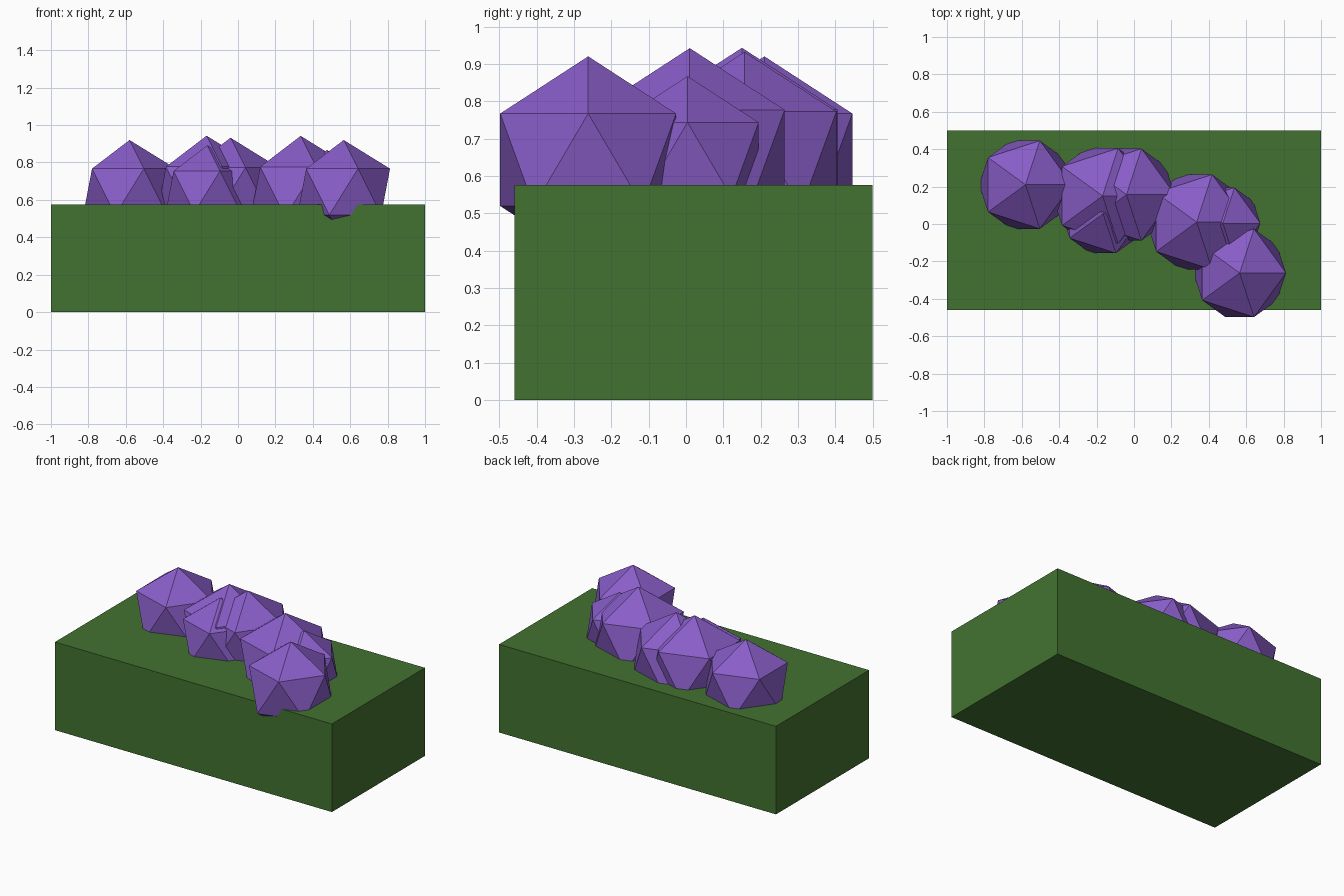
import bpy

if "Cube" in bpy.data.objects:
    bpy.data.objects.remove(bpy.data.objects["Cube"])


def material(name, color):
    m = bpy.data.materials.new(name)
    m.diffuse_color = color
    m.use_nodes = True
    m.node_tree.nodes["Principled BSDF"].inputs["Base Color"].default_value = m.diffuse_color
    return m


green = material("leaf_green", (0.055, 0.17, 0.03, 1))
purple = material("bloom_purple", (0.25, 0.11, 0.58, 1))

# Hedge block
y0, y1, height = -0.46, 0.50, 0.575
bpy.ops.mesh.primitive_cube_add(size=1, location=(0, (y0 + y1) / 2, height / 2))
hedge = bpy.context.object
hedge.name = "hedge_block"
hedge.scale = (2, y1 - y0, height)
bpy.ops.object.transform_apply(location=False, rotation=False, scale=True)
hedge.data.materials.append(green)

# Low-poly blooms half sunk into the top: x, y, radius
blooms = [
    (-0.58, 0.21, 0.277),
    (-0.168, 0.15, 0.300),
    (-0.04, 0.157, 0.289),
    (-0.165, 0.055, 0.248),
    (0.335, 0.01, 0.299),
    (0.475, 0.004, 0.224),
    (0.565, -0.262, 0.277),
]
for i, (x, y, r) in enumerate(blooms, 1):
    bpy.ops.mesh.primitive_ico_sphere_add(subdivisions=1, radius=r, location=(x, y, 0.643))
    bloom = bpy.context.object
    bloom.name = f"bloom_{i}"
    bloom.data.materials.append(purple)
